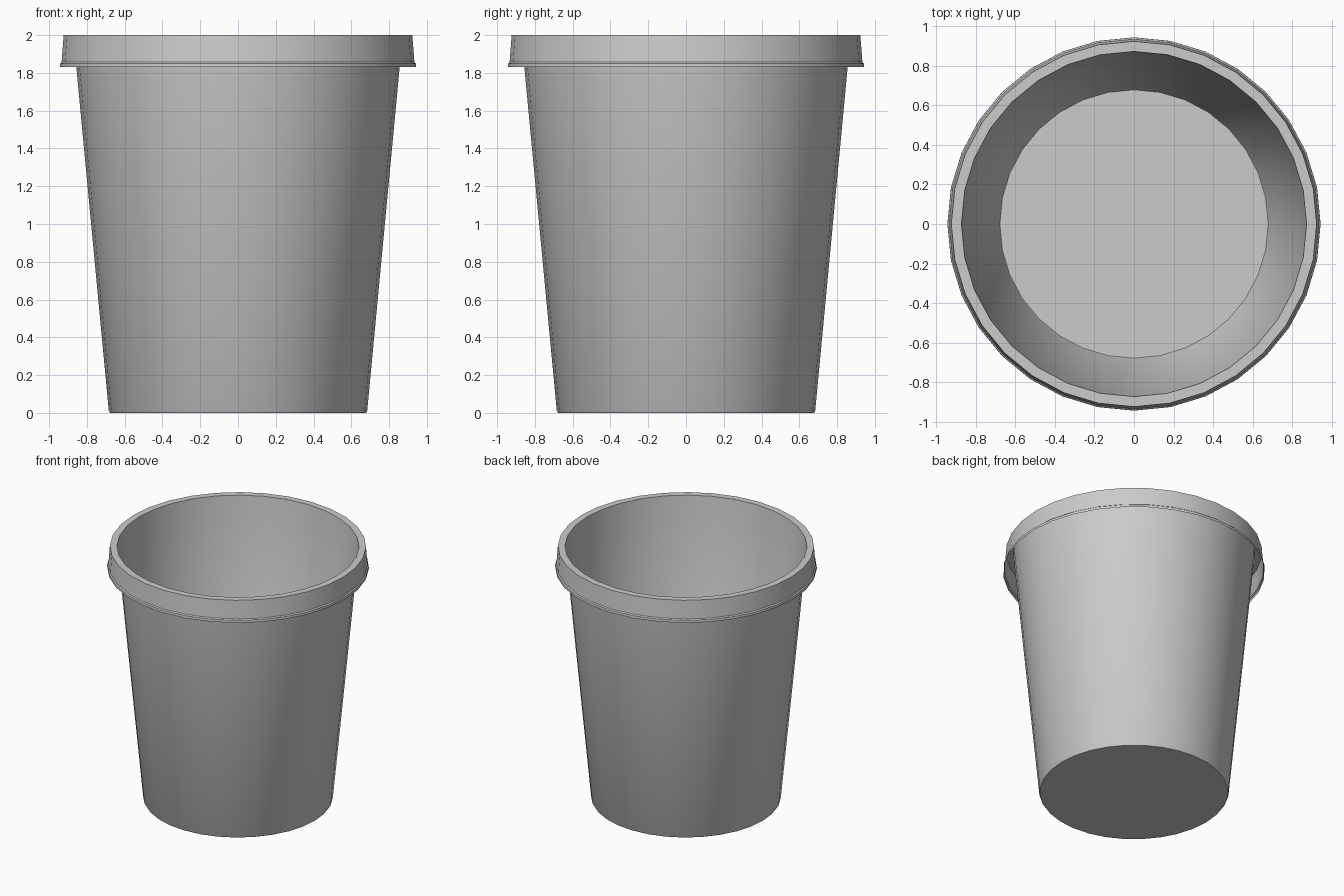
import bpy, bmesh, math

if "Cube" in bpy.data.objects:
    bpy.data.objects.remove(bpy.data.objects["Cube"])

SIDES = 32

# Half section (radius, height): floor edge, thin wall, flat rim, hanging skirt, flared lip
profile = [
    (0.678, 0.0), (0.684, 0.01),
    (0.872, 2.0), (0.923, 2.0),
    (0.934, 1.857), (0.942, 1.85), (0.943, 1.83),
]

bm = bmesh.new()
rings = []
for r, z in profile:
    rings.append([bm.verts.new((r * math.cos(2 * math.pi * i / SIDES),
                                r * math.sin(2 * math.pi * i / SIDES), z))
                  for i in range(SIDES)])

# Bridge neighbouring rings into the wall, rim and skirt
for a, b in zip(rings, rings[1:]):
    for i in range(SIDES):
        j = (i + 1) % SIDES
        bm.faces.new((a[i], a[j], b[j], b[i]))

# Floor
bm.faces.new(list(reversed(rings[0])))

mesh = bpy.data.meshes.new("bucket")
bm.to_mesh(mesh)
bm.free()
bucket = bpy.data.objects.new("bucket", mesh)
bpy.context.collection.objects.link(bucket)

# Smooth round walls, crisp rim edges
bpy.context.view_layer.objects.active = bucket
bucket.select_set(True)
bpy.ops.object.shade_smooth_by_angle(angle=math.radians(30))
